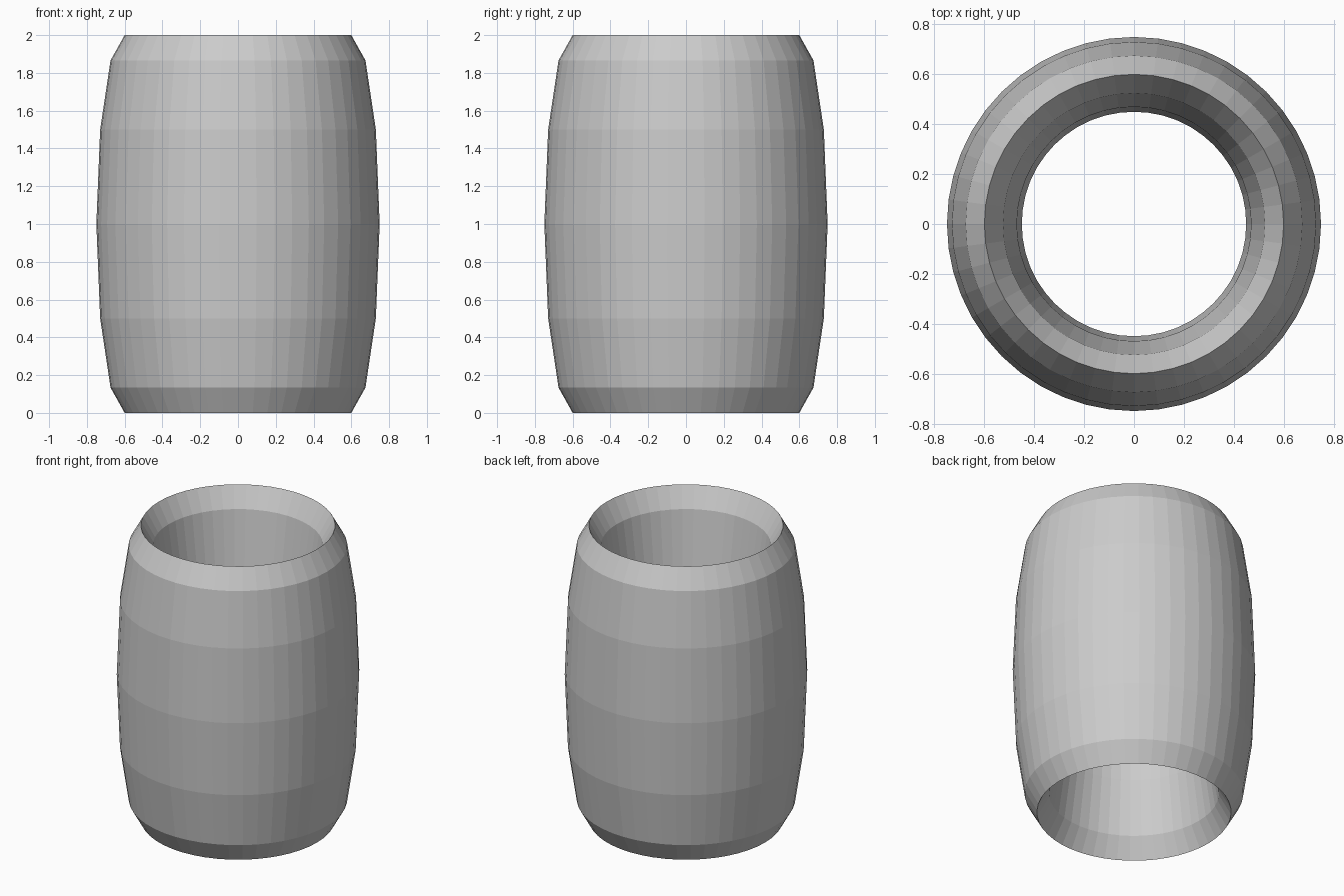
import bpy

cube = bpy.data.objects.get("Cube")
if cube:
    bpy.data.objects.remove(cube, do_unlink=True)


def make_material(name, color):
    mat = bpy.data.materials.new(name)
    mat.use_nodes = True
    mat.diffuse_color = color
    mat.node_tree.nodes["Principled BSDF"].inputs["Base Color"].default_value = color
    return mat


# Barrel-shaped ring: a torus whose tube is stretched upwards
TUBE = 0.15
bpy.ops.mesh.primitive_torus_add(
    major_segments=48, minor_segments=12,
    major_radius=0.6, minor_radius=TUBE, location=(0, 0, 1))
ring = bpy.context.object
ring.name = ring.data.name = "barrel_ring"
ring.scale.z = 1 / TUBE
bpy.ops.object.transform_apply(location=True, rotation=False, scale=True)
bpy.ops.object.shade_flat()
ring.data.materials.append(make_material("plain_grey", (0.6, 0.6, 0.6, 1)))
